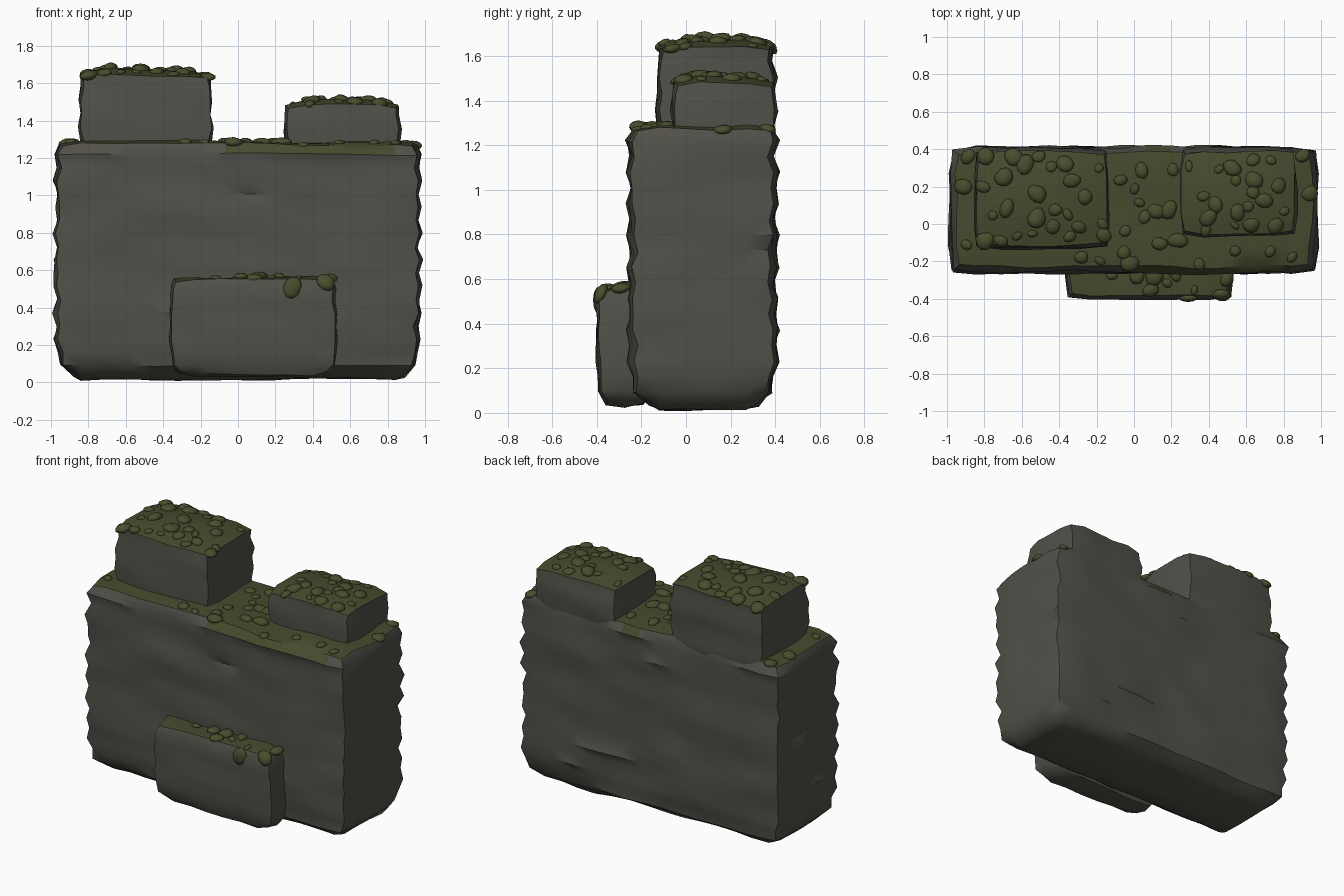
import bpy, bmesh, math, random
from mathutils import Vector, Matrix, noise
from mathutils.bvhtree import BVHTree

if "Cube" in bpy.data.objects:
    bpy.data.objects.remove(bpy.data.objects["Cube"])

random.seed(11)


def material(name, rgb):
    m = bpy.data.materials.new(name)
    m.diffuse_color = (*rgb, 1)
    m.use_nodes = True
    m.node_tree.nodes["Principled BSDF"].inputs["Base Color"].default_value = m.diffuse_color
    return m


stone = material("grey stone", (0.084, 0.080, 0.066))
moss = material("dark moss", (0.062, 0.070, 0.027))
clump_green = material("moss clump", (0.064, 0.076, 0.026))


def finish(bm, name, mats, angle):
    me = bpy.data.meshes.new(name)
    bm.to_mesh(me)
    for m in mats:
        me.materials.append(m)
    ob = bpy.data.objects.new(name, me)
    bpy.context.collection.objects.link(ob)
    bpy.ops.object.select_all(action='DESELECT')
    ob.select_set(True)
    bpy.context.view_layer.objects.active = ob
    bpy.ops.object.shade_smooth_by_angle(angle=math.radians(angle))
    return ob


def rough_block(name, lo, hi, ledge, lump, taper, step=(0.13, 0.13, 0.07), dome=0.0):
    """Closed box grid with weathered courses, worn edges and a mossy top."""
    bm = bmesh.new()
    lo, hi = Vector(lo), Vector(hi)
    n = [max(2, round((hi[a] - lo[a]) / step[a])) for a in range(3)]
    verts = {}

    def vert(key):
        if key in verts:
            return verts[key]
        p = Vector([lo[a] + (hi[a] - lo[a]) * key[a] / n[a] for a in range(3)])
        side = [(-1 if key[a] == 0 else 1 if key[a] == n[a] else 0) for a in range(3)]
        q = Vector((p.x * 3.2, p.y * 3.2, p.z * 9))
        nv = noise.noise_vector(q + Vector((7, 3, 1)))
        course = ledge * (1 if key[2] % 2 else -1) * (0.7 + noise.noise(q * 1.7))
        out = Vector()
        for a in (0, 1):
            out[a] = side[a] * (course + lump * nv[a])
            # worn foot
            out[a] -= side[a] * taper * max(0, 1 - (p.z - lo.z) / 0.17) ** 1.5
        worn = 0.013 * (sum(map(abs, side)) - 1)
        out -= Vector(side) * worn
        if side[2]:
            u, v = [2 * key[a] / n[a] - 1 for a in (0, 1)]
            out.z += 0.022 * nv.z
            if side[2] > 0:
                out.z += dome * (1 - u * u) * (1 - v * v)
        else:
            out.z += 0.012 * nv.z
        verts[key] = bm.verts.new(p + out)
        return verts[key]

    for a in range(3):
        b, c = (a + 1) % 3, (a + 2) % 3
        for end in (0, n[a]):
            for i in range(n[b]):
                for j in range(n[c]):
                    quad = []
                    for di, dj in ((0, 0), (1, 0), (1, 1), (0, 1)):
                        k = [0, 0, 0]
                        k[a], k[b], k[c] = end, i + di, j + dj
                        quad.append(vert(tuple(k)))
                    bm.faces.new(quad if end else quad[::-1])
    bm.normal_update()
    # moss grows on upward faces near the top
    for f in bm.faces:
        c = f.calc_center_median()
        f.material_index = int(f.normal.z > 0.55 and c.z > hi.z - 0.1)
    tree = BVHTree.FromBMesh(bm)
    finish(bm, name, [stone, moss], 42)
    bm.free()
    return tree


# stone parts
wall = rough_block("wall_body", (-0.97, -0.25, 0.02), (0.97, 0.40, 1.29), 0.012, 0.022, 0.07)
left = rough_block("left_battlement", (-0.85, -0.13, 1.15), (-0.14, 0.395, 1.65), 0.007, 0.018, 0, dome=0.03)
right = rough_block("right_battlement", (0.25, -0.06, 1.15), (0.87, 0.40, 1.49), 0.007, 0.018, 0, dome=0.03)
front = rough_block("front_buttress", (-0.36, -0.40, 0.03), (0.525, -0.15, 0.565), 0.003, 0.014, 0.025)


def clumps(name, tree, area, count, blocked=()):
    """Scatter flattened moss pebbles over the top of a block."""
    bm = bmesh.new()
    x0, x1, y0, y1 = area
    made, tries, placed = 0, 0, []
    while made < count and tries < 2000:
        tries += 1
        x, y = random.uniform(x0, x1), random.uniform(y0, y1)
        if any(a < x < b and c < y < d for a, b, c, d in blocked):
            continue
        if any(math.hypot(x - px, y - py) < 0.065 for px, py in placed):
            continue
        hit, normal, _, _ = tree.ray_cast(Vector((x, y, 3)), Vector((0, 0, -1)))
        if hit is None:
            continue
        placed.append((x, y))
        r = random.uniform(0.027, 0.056)
        rot = normal.to_track_quat('Z', 'Y').to_matrix().to_4x4()
        mat = (Matrix.Translation(hit) @ rot @ Matrix.Rotation(random.uniform(0, 6.28), 4, 'Z')
               @ Matrix.Diagonal((r, r * random.uniform(0.65, 0.95), r * 0.5, 1)))
        vs = bmesh.ops.create_icosphere(bm, subdivisions=2, radius=1, matrix=mat)['verts']
        for v in vs:
            v.co += (v.co - hit) * 0.3 * noise.noise(v.co * 18)
        made += 1
    finish(bm, name, [clump_green], 60)
    bm.free()


clumps("left_moss_clumps", left, (-0.82, -0.16, -0.10, 0.37), 26)
clumps("right_moss_clumps", right, (0.28, 0.85, -0.04, 0.38), 20)
clumps("wall_moss_clumps", wall, (-0.94, 0.94, -0.23, 0.38), 24,
       [(-0.87, -0.12, -0.15, 0.5), (0.23, 0.89, -0.08, 0.5)])
clumps("buttress_moss_clumps", front, (-0.15, 0.51, -0.39, -0.27), 9)

# large clump hanging over the buttress edge
bm = bmesh.new()
bmesh.ops.create_icosphere(bm, subdivisions=2, radius=1, matrix=Matrix.Translation((0.29, -0.395, 0.505))
                           @ Matrix.Rotation(0.4, 4, 'Y') @ Matrix.Diagonal((0.05, 0.022, 0.062, 1)))
finish(bm, "hanging_moss_clump", [clump_green], 60)
bm.free()
